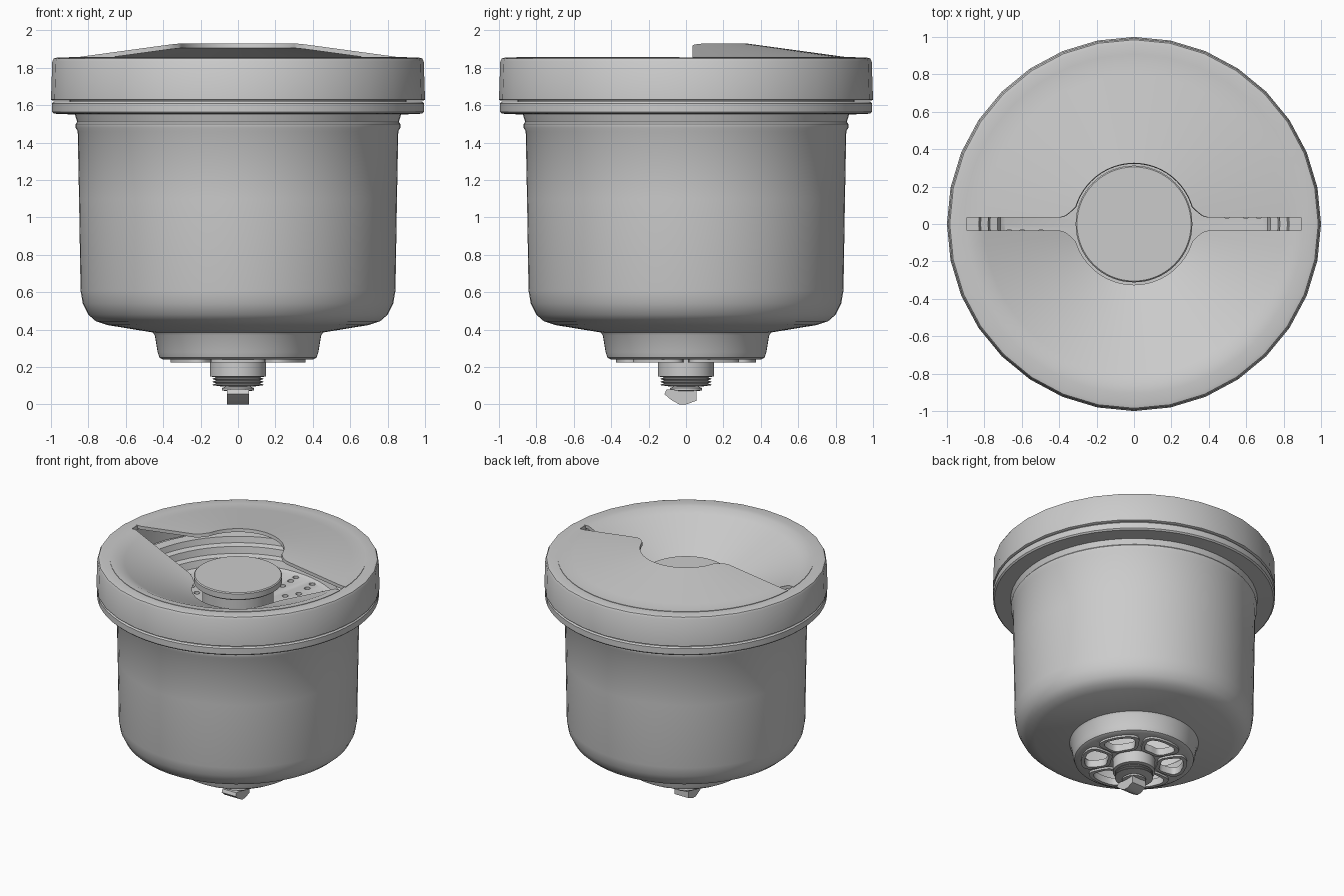
import bpy, bmesh
from math import sin, cos, pi, asin, radians, copysign
from mathutils import Matrix

if "Cube" in bpy.data.objects:
    bpy.data.objects.remove(bpy.data.objects["Cube"])


def finish(name, bm, angle=35, recalc=True):
    if recalc:
        bmesh.ops.recalc_face_normals(bm, faces=bm.faces[:])
    me = bpy.data.meshes.new(name)
    bm.to_mesh(me)
    bm.free()
    ob = bpy.data.objects.new(name, me)
    bpy.context.scene.collection.objects.link(ob)
    smooth(ob, angle)
    return ob


def select(ob):
    bpy.ops.object.select_all(action='DESELECT')
    ob.select_set(True)
    bpy.context.view_layer.objects.active = ob


def smooth(ob, angle=35):
    select(ob)
    bpy.ops.object.shade_smooth_by_angle(angle=radians(angle))


def lathe(name, pts, seg=64, angle=35):
    """Revolve a closed (r, z) outline round the z axis."""
    bm = bmesh.new()
    rings = []
    for r, z in pts:
        if r == 0:
            rings.append([bm.verts.new((0, 0, z))] * seg)
        else:
            rings.append([bm.verts.new((r * cos(2 * pi * k / seg), r * sin(2 * pi * k / seg), z))
                          for k in range(seg)])
    for i in range(len(pts)):
        a, b = rings[i], rings[(i + 1) % len(pts)]
        for k in range(seg):
            quad = list(dict.fromkeys((a[k], a[(k + 1) % seg], b[(k + 1) % seg], b[k])))
            if len(quad) > 2:
                bm.faces.new(quad)
    return finish(name, bm, angle)


def cut(ob, cutter):
    mod = ob.modifiers.new("cut", 'BOOLEAN')
    mod.operation, mod.solver, mod.object = 'DIFFERENCE', 'EXACT', cutter
    select(ob)
    bpy.ops.object.modifier_apply(modifier=mod.name)
    bpy.data.objects.remove(cutter)
    smooth(ob)


def kidney(grow, centre, n=32):
    """Rounded arc-shaped window outline."""
    pts = []
    for k in range(n):
        t = 2 * pi * k / n
        c, s = [copysign(abs(v) ** 0.55, v) for v in (cos(t), sin(t))]
        r = 0.27 + (0.08 + grow) * c
        a = centre + (radians(22) + grow / 0.27) * s
        pts.append((r * cos(a), r * sin(a)))
    return pts


def prism(bm, pts, z0, z1):
    lo = [bm.verts.new((x, y, z0)) for x, y in pts]
    hi = [bm.verts.new((x, y, z1)) for x, y in pts]
    bm.faces.new(lo[::-1])
    bm.faces.new(hi)
    for k in range(len(pts)):
        j = (k + 1) % len(pts)
        bm.faces.new((lo[k], lo[j], hi[j], hi[k]))


# Hollow bowl with bead, flange and foot cup
bowl = lathe("bowl", [
    (0, 0.24), (0.40, 0.24), (0.42, 0.25), (0.43, 0.28), (0.445, 0.37), (0.455, 0.385),
    (0.70, 0.425), (0.76, 0.445), (0.80, 0.48), (0.83, 0.54), (0.842, 0.61), (0.85, 1.1), (0.857, 1.46),
    (0.868, 1.48), (0.868, 1.50), (0.86, 1.51), (0.872, 1.55), (0.985, 1.555), (0.995, 1.565),
    (0.995, 1.61), (0.985, 1.62), (0.84, 1.62), (0.83, 1.5), (0.815, 0.61), (0.80, 0.55),
    (0.76, 0.49), (0.69, 0.455), (0.43, 0.415), (0.41, 0.39), (0.395, 0.28), (0, 0.28)])

# Windows in the foot, with raised rims
angles = [pi / 6 + k * pi / 3 for k in range(6)]
bm = bmesh.new()
for a in angles:
    prism(bm, kidney(0, a), 0.1, 0.36)
cut(bowl, finish("window_cutter", bm))

bm = bmesh.new()
for a in angles:
    loops = [[bm.verts.new((x, y, z)) for x, y in kidney(g, a)]
             for g, z in ((0, 0.25), (0, 0.225), (0.025, 0.225), (0.025, 0.25))]
    for i in range(4):
        p, q = loops[i], loops[(i + 1) % 4]
        for k in range(32):
            j = (k + 1) % 32
            bm.faces.new((p[k], p[j], q[j], q[k]))
finish("window_rims", bm)

# Threaded stem under the foot
thread = []
for i in range(3):
    z = 0.145 - i * 0.016
    thread += [(0.115, z), (0.135, z - 0.006), (0.135, z - 0.010)]
lathe("threaded_stem", [(0, 0.27), (0.15, 0.27), (0.15, 0.15)] + thread +
      [(0.10, 0.098), (0.07, 0.095), (0.085, 0.088), (0.085, 0.075), (0.05, 0.07), (0, 0.07)], 40)

# Wedge-shaped drive tip
bm = bmesh.new()
prism(bm, [(-0.105, 0.08), (-0.115, 0.055), (-0.08, 0.025), (-0.035, 0), (0, 0),
           (0.055, 0.02), (0.055, 0.08)], -0.06, 0.06)
bm.transform(Matrix(((0, 0, 1, 0), (1, 0, 0, 0), (0, 1, 0, 0), (0, 0, 0, 1))))
finish("drive_tip", bm)

# Lid rim band
lathe("lid_rim", [(0.895, 1.82), (0.895, 1.853), (0.965, 1.855), (0.985, 1.85), (0.993, 1.835),
                  (1.0, 1.63), (0.99, 1.625), (0.94, 1.625), (0.94, 1.82)], 32)


def lid_half(name, side, z_inner):
    """Half cone with a straight slot edge, filleted into a round notch."""
    radii = [0.325, 0.335, 0.35, 0.37, 0.40, 0.5, 0.6, 0.7, 0.8, 0.86, 0.905]
    n = 32
    bm = bmesh.new()
    rows = []
    for r in radii:
        f = min(1, (r - 0.325) / 0.535)
        z = z_inner + (1.857 - z_inner) * f
        y0 = 0.034 + 0.06 * (max(0, 0.40 - r) / 0.075) ** 2
        t0 = asin(y0 / r)
        ts = [t0 + (pi - 2 * t0) * k / n for k in range(n + 1)]
        rows.append([bm.verts.new((r * cos(t), side * r * sin(t), z)) for t in ts])
    for p, q in zip(rows, rows[1:]):
        for k in range(n):
            bm.faces.new((p[k], q[k], q[k + 1], p[k + 1]))
    bm.normal_update()
    if side < 0:
        bmesh.ops.reverse_faces(bm, faces=bm.faces[:])
    ob = finish(name, bm, recalc=False)
    mod = ob.modifiers.new("thickness", 'SOLIDIFY')
    mod.thickness, mod.offset = 0.025, -1
    select(ob)
    bpy.ops.object.modifier_apply(modifier=mod.name)
    smooth(ob, 30)


lid_half("raised_lid_half", 1, 1.93)
lid_half("sunken_lid_half", -1, 1.61)

# Central cap on its post
lathe("centre_cap", [(0, 1.725), (0.305, 1.725), (0.312, 1.718), (0.312, 1.675), (0.30, 1.665),
                     (0.25, 1.66), (0.25, 1.43), (0, 1.43)])

# Stepped strainer with perforated floor
strainer = lathe("strainer", [
    (0.20, 1.43), (0.72, 1.43), (0.74, 1.45), (0.75, 1.50), (0.79, 1.51), (0.80, 1.56),
    (0.84, 1.57), (0.85, 1.61), (0.90, 1.615), (0.90, 1.64), (0.83, 1.635), (0.82, 1.59),
    (0.78, 1.58), (0.77, 1.53), (0.73, 1.52), (0.715, 1.47), (0.69, 1.455), (0.20, 1.455)])
bm = bmesh.new()
for r, count in ((0.4, 14), (0.5, 18), (0.6, 22), (0.67, 26)):
    for k in range(count):
        a = 2 * pi * k / count + r * 3
        cx, cy = r * cos(a), r * sin(a)
        prism(bm, [(cx + 0.022 * cos(t * pi / 6), cy + 0.022 * sin(t * pi / 6)) for t in range(12)],
              1.38, 1.5)
cut(strainer, finish("hole_cutter", bm))
